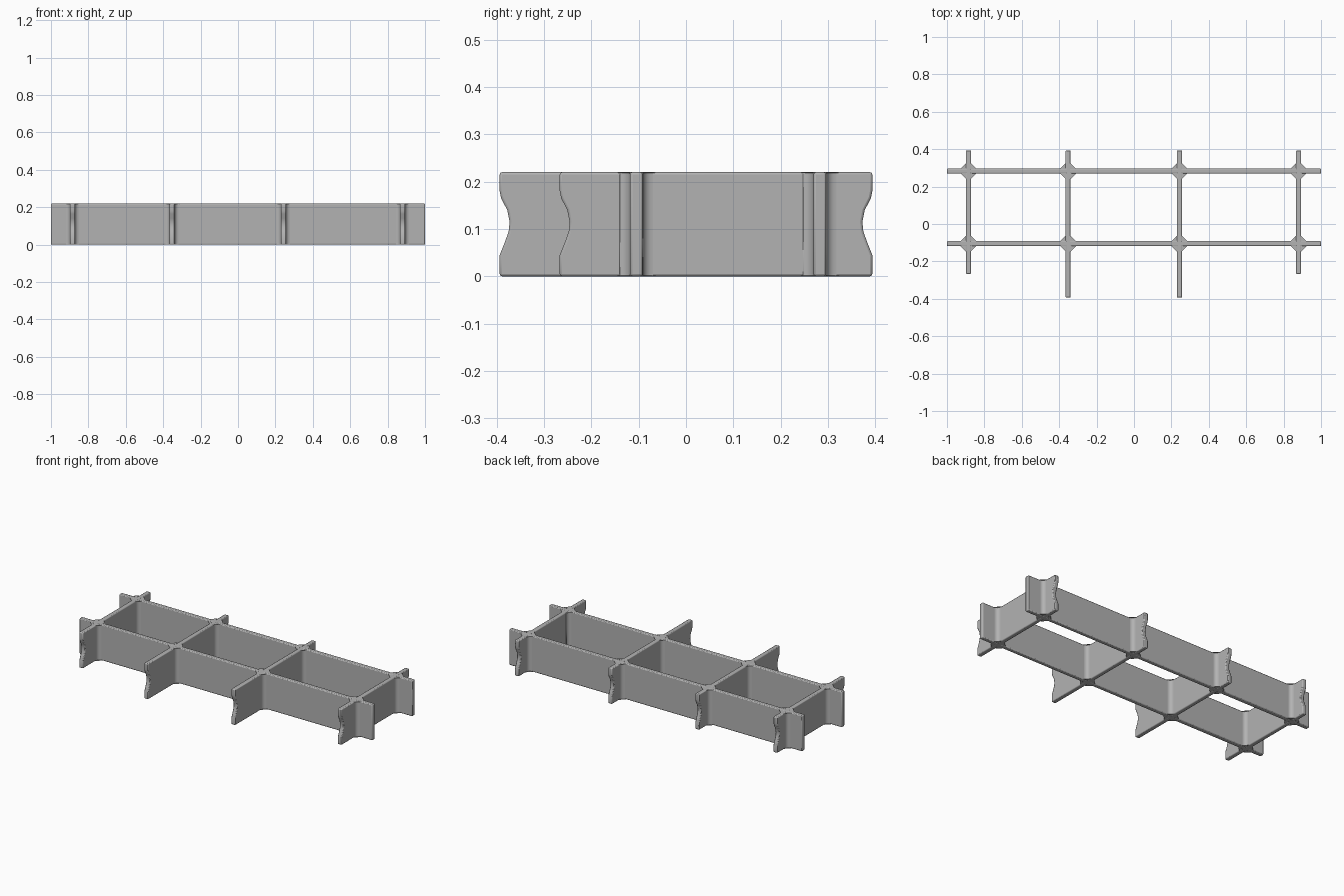
import bpy, bmesh, math
from mathutils import Matrix, Vector

cube = bpy.data.objects.get("Cube")
if cube:
    bpy.data.objects.remove(cube, do_unlink=True)

HEIGHT, THICK = 0.22, 0.027
RAIL_Y = {"back": 0.283, "front": -0.105}
CROSS_X = [-0.885, -0.352, 0.243, 0.88]
FRONT_END = [-0.267, -0.394, -0.394, -0.267]
BACK_END = 0.394
FILLET = 0.022

grey = bpy.data.materials.new("plain_grey")
grey.use_nodes = True
grey.diffuse_color = (0.45, 0.45, 0.45, 1)
grey.node_tree.nodes["Principled BSDF"].inputs["Base Color"].default_value = grey.diffuse_color


def extrude_profile(name, points, direction, bevel):
    """Extrude a closed outline along a direction and round its edges."""
    bm = bmesh.new()
    face = bm.faces.new([bm.verts.new(p) for p in points])
    extruded = bmesh.ops.extrude_face_region(bm, geom=[face])
    moved = [v for v in extruded["geom"] if isinstance(v, bmesh.types.BMVert)]
    bmesh.ops.translate(bm, verts=moved, vec=direction)
    bmesh.ops.recalc_face_normals(bm, faces=bm.faces)
    mesh = bpy.data.meshes.new(name)
    bm.to_mesh(mesh)
    bm.free()
    obj = bpy.data.objects.new(name, mesh)
    bpy.context.collection.objects.link(obj)
    mesh.materials.append(grey)
    mod = obj.modifiers.new("soft_edges", "BEVEL")
    mod.width, mod.segments = bevel, 2
    mod.limit_method, mod.angle_limit = "ANGLE", math.radians(40)
    bpy.ops.object.select_all(action="DESELECT")
    obj.select_set(True)
    bpy.context.view_layer.objects.active = obj
    bpy.ops.object.shade_smooth_by_angle(angle=math.radians(35))
    return obj


# Long rails
for side, y in RAIL_Y.items():
    outline = [(-1, y - THICK / 2, 0), (1, y - THICK / 2, 0),
               (1, y - THICK / 2, HEIGHT), (-1, y - THICK / 2, HEIGHT)]
    extrude_profile(f"{side}_rail", outline, (0, THICK, 0), 0.005)

# Cross slats with a shallow grip notch in each end: (height, depth)
notch = [(0, 0), (0.045, 0), (0.075, 0.012), (0.095, 0.019), (0.115, 0.021),
         (0.14, 0.016), (0.165, 0.003), (0.18, 0), (HEIGHT, 0)]
for i, (x, front) in enumerate(zip(CROSS_X, FRONT_END)):
    left = x - THICK / 2
    outline = [(left, front + d, z) for z, d in notch]
    outline += [(left, BACK_END - d, z) for z, d in reversed(notch)]
    extrude_profile(f"cross_slat_{i + 1}", outline, (THICK, 0, 0), 0.005)

# Filleted joints: concave arcs between the four arms of each crossing
half, reach = THICK / 2 - 0.0005, THICK / 2 + FILLET
arc = [Vector((reach - FILLET * math.sin(a), reach - FILLET * math.cos(a), 0))
       for a in (math.radians(90 * k / 5) for k in range(6))]
for side, y in RAIL_Y.items():
    for i, x in enumerate(CROSS_X):
        outline = []
        for quarter in range(4):
            turn = Matrix.Rotation(math.pi / 2 * quarter, 3, "Z")
            outline += [turn @ p + Vector((x, y, 0.001)) for p in reversed(arc)]
        extrude_profile(f"{side}_joint_{i + 1}", outline, (0, 0, HEIGHT - 0.002), 0.002)
